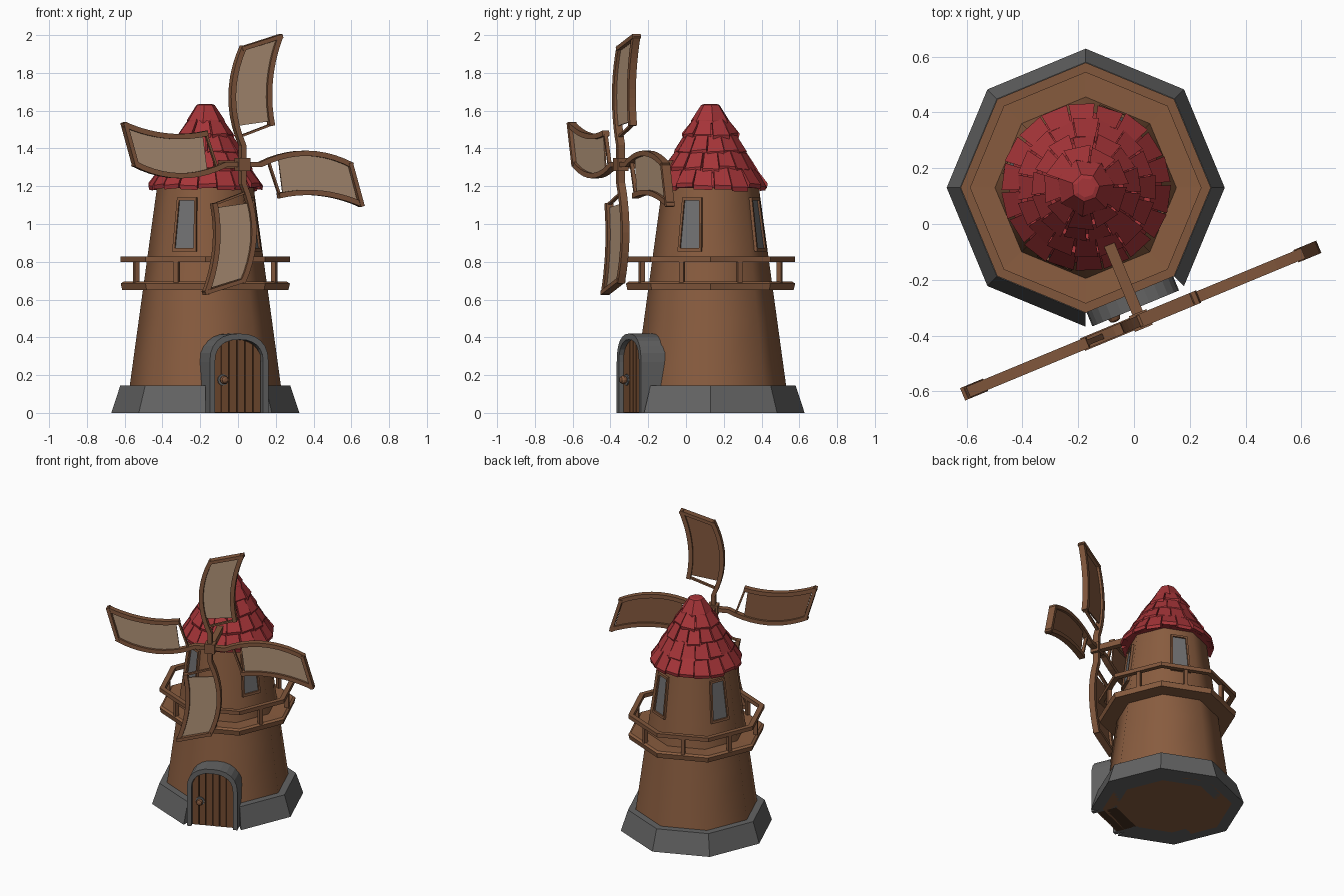
import bpy, bmesh, math, random
from mathutils import Matrix, Vector
from mathutils.geometry import interpolate_bezier

if "Cube" in bpy.data.objects:
    bpy.data.objects.remove(bpy.data.objects["Cube"])

random.seed(4)
# Whole mill is modelled facing -y, then turned and placed
PLACE = Matrix.Translation((-0.173, 0.13, 0)) @ Matrix.Rotation(math.radians(22.5), 4, 'Z')


def material(name, rgb):
    m = bpy.data.materials.new(name)
    m.diffuse_color = (*rgb, 1)
    m.use_nodes = True
    m.node_tree.nodes["Principled BSDF"].inputs["Base Color"].default_value = m.diffuse_color
    return m


WALL = material("wall_brown", (0.25, 0.108, 0.05))
WOOD = material("wood_brown", (0.22, 0.095, 0.045))
DOOR = material("door_brown", (0.17, 0.07, 0.03))
DARK = material("dark_gap", (0.06, 0.028, 0.014))
STONE = material("stone_grey", (0.125, 0.125, 0.125))
GLASS = material("window_grey", (0.16, 0.16, 0.165))
RED = material("roof_red", (0.38, 0.035, 0.04))
SAIL = material("sail_tan", (0.42, 0.28, 0.18))


def loft(bm, rings, closed=False):
    """Skin between equal rings of points, capped unless closed."""
    vs = [[bm.verts.new(p) for p in r] for r in rings]
    n = len(vs[0])
    pairs = list(zip(vs, vs[1:])) + ([(vs[-1], vs[0])] if closed else [])
    for a, b in pairs:
        for i in range(n):
            j = (i + 1) % n
            bm.faces.new((a[i], a[j], b[j], b[i]))
    if not closed:
        bm.faces.new(vs[0])
        bm.faces.new(vs[-1])


def part(name, lofts, mat, xf=Matrix(), closed=False):
    bm = bmesh.new()
    for rings in lofts:
        loft(bm, rings, closed)
    bmesh.ops.recalc_face_normals(bm, faces=bm.faces)
    me = bpy.data.meshes.new(name)
    bm.to_mesh(me)
    bm.free()
    me.materials.append(mat)
    ob = bpy.data.objects.new(name, me)
    bpy.context.collection.objects.link(ob)
    ob.matrix_world = PLACE @ xf
    return ob


def polar(r, deg, z):
    a = math.radians(deg)
    return (r * math.cos(a), r * math.sin(a), z)


def ring(r, z, n=8, start=-67.5):
    return [polar(r, start + 360 * k / n, z) for k in range(n)]


def turned(profile, n=8):
    """Profile of (radius, z) repeated at the octagon's corners."""
    return [[polar(r, -67.5 + 45 * k, z) for r, z in profile] for k in range(n)]


def box(x0, x1, y0, y1, z0, z1):
    return [[(x0, y0, z), (x1, y0, z), (x1, y1, z), (x0, y1, z)] for z in (z0, z1)]


def about_z(deg):
    return Matrix.Rotation(math.radians(deg), 4, 'Z')


def tower_r(z):
    return 0.40 - 0.1374 * (z - 0.145)


# Tower body, smooth around its eight sides
tower = part("tower", [[ring(tower_r(z), z) for z in (0, 0.145, 0.5, 0.85, 1.21)]], WALL)
for p in tower.data.polygons:
    p.use_smooth = abs(p.normal.z) < 0.5

# Stone base, open at the door side
part("stone_base", [turned([(0.498, 0), (0.45, 0.145), (0.34, 0.145), (0.34, 0)])], STONE)

# Balcony floor, handrail and posts
part("balcony_floor", [turned([(0.44, 0.65), (0.448, 0.685), (0.432, 0.695),
                               (0.30, 0.69), (0.30, 0.65)])], WALL, closed=True)
part("balcony_rail", [turned([(0.448, 0.80), (0.448, 0.827), (0.413, 0.827), (0.413, 0.80)])],
     WOOD, closed=True)
for k in range(8):
    part("balcony_post", [box(-0.013, 0.013, -0.408, -0.382, 0.68, 0.81)], WOOD, about_z(45 * k))

# Windows on every second face
def wall_pt(x, z, out):
    return (x, -(tower_r(z) * math.cos(math.pi / 8) + out), z)


outer = [(-0.068, 0.855), (0.068, 0.855), (0.055, 1.14), (-0.055, 1.14)]
inner = [(-0.054, 0.872), (0.054, 0.872), (0.043, 1.125), (-0.043, 1.125)]
for k in range(4):
    xf = about_z(45 + 90 * k)
    frame = [[wall_pt(*o, 0.016), wall_pt(*i, 0.016), wall_pt(*i, -0.01), wall_pt(*o, -0.01)]
             for o, i in zip(outer, inner)]
    part("window_frame", [frame], WOOD, xf, closed=True)
    part("window_pane", [[[wall_pt(*i, d) for i in inner] for d in (-0.003, 0.005)]], GLASS, xf)

# Door arch
def arch(w, h, spring=0.27):
    pts = [(-w, 0)]
    for k in range(13):
        a = math.pi * (1 - k / 12)
        c, s = math.cos(a), math.sin(a)
        pts.append((w * math.copysign(abs(c) ** 0.85, c), spring + (h - spring) * abs(s) ** 0.85))
    return pts + [(w, 0)]


part("door_arch", [[[(o[0], -0.468, o[1]), (i[0], -0.468, i[1]), (i[0], -0.29, i[1]),
                     (o[0], -0.29, o[1])] for o, i in zip(arch(0.168, 0.42), arch(0.138, 0.388))]], STONE)
part("door_back", [[[(x, y, z) for x, z in arch(0.14, 0.39)] for y in (-0.432, -0.30)]], DARK)

# Door planks following the arch
def arch_top(x):
    return 0.27 + 0.118 * math.sqrt(max(0, 1 - (x / 0.14) ** 2))


planks = []
for k in range(6):
    x0 = -0.136 + k * 0.0455
    cols = [x0, x0 + 0.0205, x0 + 0.041]
    planks.append([[(x, -0.425, 0.003), (x, -0.443, 0.003), (x, -0.443, arch_top(x)),
                    (x, -0.425, arch_top(x))] for x in cols])
part("door_planks", planks, DOOR)

# Door knob on a round plate
def disc_y(r, y, n=12):
    return [(-0.084 + r * math.cos(2 * math.pi * k / n), y, 0.175 + r * math.sin(2 * math.pi * k / n))
            for k in range(n)]


part("knob_plate", [[disc_y(0.03, -0.44), disc_y(0.03, -0.45)]], STONE)
part("door_knob", [[disc_y(r, y) for r, y in
                    ((0.012, -0.445), (0.02, -0.455), (0.023, -0.468), (0.018, -0.48), (0.008, -0.485))]], WOOD)

# Roof core, rows of tiles and cap
part("roof_core", [[ring(0.275, 1.19, 16), ring(0.05, 1.59, 16)]], RED)
rows = [(0.30, 1.18, 0.23, 1.30, 18), (0.248, 1.27, 0.178, 1.39, 16),
        (0.195, 1.36, 0.13, 1.475, 13), (0.15, 1.45, 0.085, 1.555, 9)]
for row, (rb, zb, rt, zt, n) in enumerate(rows):
    tiles = []
    for k in range(n):
        step = 360 / n
        a0 = (k + 0.5 * row) * step + random.uniform(0, 0.08) * step
        a1 = (k + 0.5 * row + 0.96) * step
        dz, dr = random.uniform(-0.004, 0.012), random.uniform(-0.008, 0.002)
        t0, t1 = random.uniform(-0.006, 0.006), random.uniform(-0.006, 0.006)
        tiles.append([[polar(rb + dr, a, zb + dz + t), polar(rb + dr + 0.004, a, zb + dz + t + 0.022),
                       polar(rt + 0.008, a, zt), polar(rt - 0.025, a, zt - 0.01),
                       polar(rb - 0.03, a, zb + 0.012)] for a, t in ((a0, t0), (a1, t1))])
    part("roof_tiles", tiles, RED)
part("roof_cap", [[ring(r, z, 7) for r, z in ((0.09, 1.53), (0.105, 1.535), (0.103, 1.55),
                                              (0.05, 1.63), (0.035, 1.635))]], RED)

# Axle and hub
HUB = Matrix.Translation((0, -0.515, 1.315))
part("axle", [box(-0.02, 0.02, -0.03, 0.40, -0.02, 0.02)], WOOD, HUB)
part("hub", [box(-0.034, 0.034, -0.03, 0.03, -0.034, 0.034)], WOOD, HUB)


# Four curved blades
def beam(points, w, d):
    """Square bar along points lying in the xz plane."""
    rings = []
    for i, p in enumerate(points):
        t = (points[min(i + 1, len(points) - 1)] - points[max(i - 1, 0)]).normalized()
        n = Vector((t.z, 0, -t.x)) * w / 2
        y = Vector((0, d / 2, 0))
        rings.append([p - n - y, p + n - y, p + n + y, p - n + y])
    return rings


def V(x, z):
    return Vector((x, 0, z))


def curve(pts, n=9):
    return interpolate_bezier(*[V(*p) for p in pts], n)


left = curve([(0, 0.10), (-0.08, 0.27), (-0.08, 0.45), (0.005, 0.625)], 21)
right = curve([(0.165, 0.205), (0.13, 0.37), (0.15, 0.53), (0.212, 0.682)], 21)
for k in range(4):
    xf = HUB @ Matrix.Rotation(math.pi / 2 * k, 4, 'Y')
    part("blade_rails", [beam([V(0, 0)] + left[::2], 0.028, 0.04), beam(right[::2], 0.028, 0.04)], WOOD, xf)
    part("blade_bars", [beam([V(-0.01, 0.15), V(0.165, 0.212)], 0.012, 0.02),
                        beam([V(-0.008, 0.612), V(0.222, 0.68)], 0.022, 0.048)], WOOD, xf)
    strip = []
    for i in range(11):
        l = left[min(20, round(4 + i * 1.5))]
        r = right[min(20, round(1 + i * 1.8))]
        strip.append([l + Vector((0, y, 0)) for y in (-0.004, 0.004)] +
                     [r + Vector((0, y, 0)) for y in (0.004, -0.004)])
    sail = part("sail", [strip], SAIL, xf)
    # Cloth is pale in front, brown behind
    sail.data.materials.append(WOOD)
    for p in sail.data.polygons:
        p.material_index = 0 if p.normal.y < -0.5 else 1
